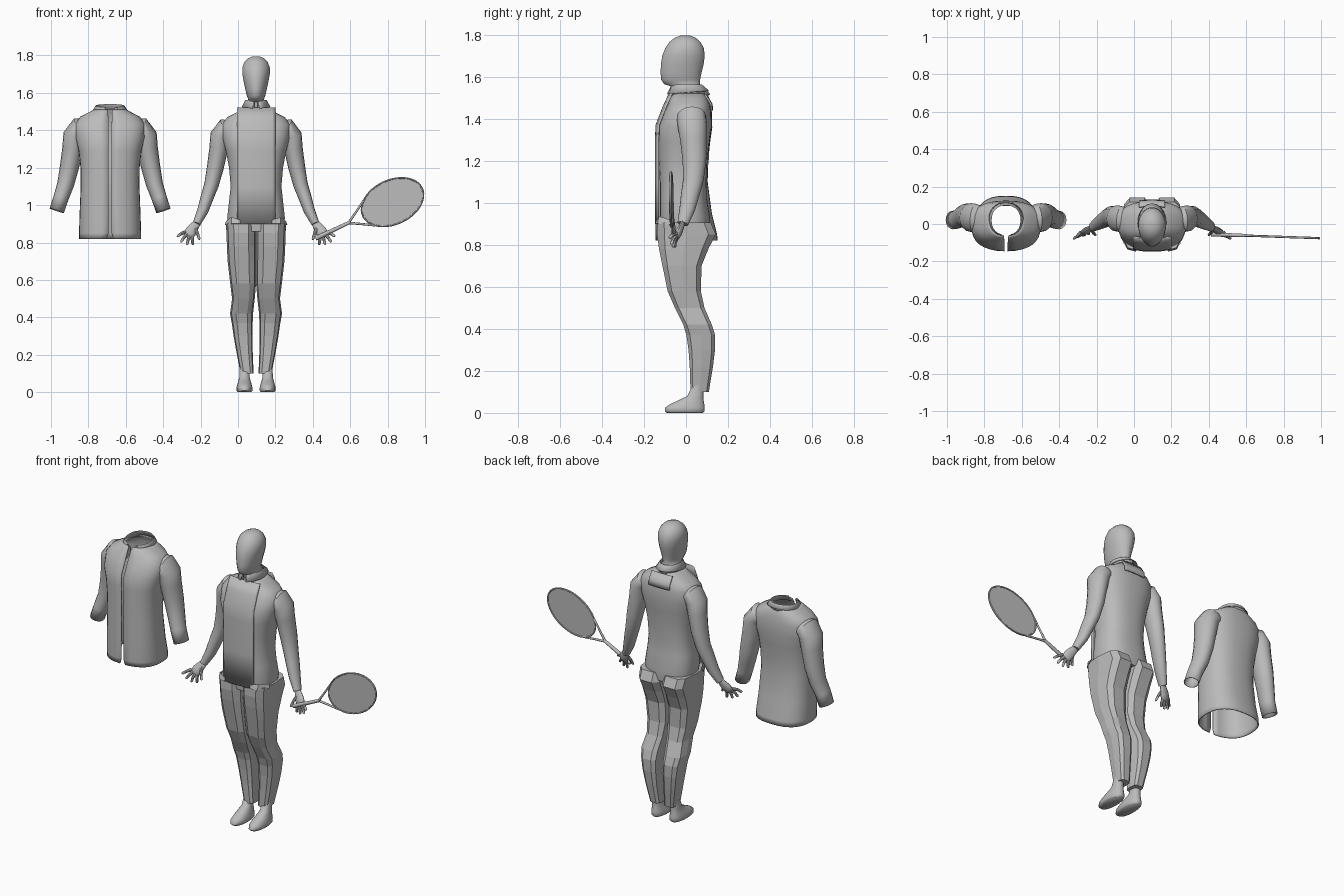
import bpy, bmesh, math
from mathutils import Vector

if "Cube" in bpy.data.objects:
    bpy.data.objects.remove(bpy.data.objects["Cube"])

grey = bpy.data.materials.new("light_grey")
grey.diffuse_color = (0.5, 0.5, 0.5, 1)
grey.use_nodes = True
grey.node_tree.nodes["Principled BSDF"].inputs["Base Color"].default_value = grey.diffuse_color
CX, JX = 0.0965, -0.684        # centre lines of the figure and the spare jacket


def loft(name, rings, caps=(True, True), closed=True, smooth=40, thick=0):
    """Skin a list of point rings."""
    bm = bmesh.new()
    vs = [[bm.verts.new(p) for p in r] for r in rings]
    n = len(rings[0])
    for a, b in zip(vs, vs[1:]):
        for i in range(n if closed else n - 1):
            j = (i + 1) % n
            bm.faces.new((a[i], a[j], b[j], b[i]))
    if caps[0]:
        bm.faces.new(vs[0][::-1])
    if caps[1]:
        bm.faces.new(vs[-1])
    bmesh.ops.recalc_face_normals(bm, faces=bm.faces)
    me = bpy.data.meshes.new(name)
    bm.to_mesh(me)
    bm.free()
    me.materials.append(grey)
    ob = bpy.data.objects.new(name, me)
    bpy.context.collection.objects.link(ob)
    if thick:
        m = ob.modifiers.new("thickness", 'SOLIDIFY')
        m.thickness, m.offset = thick, 0
    if smooth:
        bpy.ops.object.select_all(action='DESELECT')
        bpy.context.view_layer.objects.active = ob
        ob.select_set(True)
        bpy.ops.object.shade_smooth_by_angle(angle=math.radians(smooth))
    return ob


def oval(x, z, hw, front, back, n=32, p=0.8, gap=0.0, tilt=0.0):
    """Level rounded section; gap leaves it open at the front, tilt raises the back."""
    pts = []
    for i in range(n):
        t = -math.pi / 2 + (gap + i * (2 * math.pi - 2 * gap) / (n - 1) if gap
                            else (i + 0.5) * 2 * math.pi / n)
        c, s = math.cos(t), math.sin(t)
        u = math.copysign(abs(c) ** p, c)
        v = math.copysign(abs(s) ** p, s)
        pts.append(Vector((x + hw * u, (front + back) / 2 + (back - front) / 2 * v, z + tilt * v)))
    return pts


def tube(name, path, squash=1.0, n=16, caps=(True, True), thick=0):
    """Tapered limb along (x, y, z, radius) points."""
    ps = [Vector(p[:3]) for p in path]
    rings = []
    for i, p in enumerate(ps):
        t = (ps[min(i + 1, len(ps) - 1)] - ps[max(i - 1, 0)]).normalized()
        a = Vector((0, 1, 0)).cross(t).normalized()
        b = t.cross(a)
        r = path[i][3]
        rings.append([p + a * r * math.cos(k * 2 * math.pi / n)
                      + b * r * squash * math.sin(k * 2 * math.pi / n) for k in range(n)])
    return loft(name, rings, caps, thick=thick)


# Head and neck: z, half width, front, back
head = [(1.47, .052, -.05, .08), (1.55, .05, -.062, .07), (1.565, .042, -.105, .068),
        (1.585, .05, -.119, .068), (1.62, .058, -.122, .075), (1.66, .067, -.12, .085),
        (1.70, .074, -.114, .09), (1.735, .074, -.1, .086), (1.765, .063, -.08, .07),
        (1.785, .043, -.055, .047), (1.795, .02, -.028, .022)]
loft("head", [oval(CX, z, w, f, b, 24, 1) for z, w, f, b in head], smooth=60)

# Torso of the figure
torso = [(.86, .14, -.12, .11), (.93, .155, -.125, .115), (1.02, .145, -.125, .1),
         (1.1, .136, -.125, .098), (1.2, .145, -.13, .102), (1.29, .162, -.135, .112),
         (1.36, .18, -.136, .122), (1.43, .185, -.105, .12), (1.47, .155, -.085, .113),
         (1.5, .095, -.075, .1), (1.52, .065, -.065, .085)]
loft("torso", [oval(CX, z, w, f, b) for z, w, f, b in torso])

# Shirt front and back neck patch: bent strips across the body
def strip(name, hw, profile, wrap):
    us = (-1, -.85, -.4, 0, .4, .85, 1)
    rings = [[Vector((CX + hw * u, y + wrap * abs(u) ** 3, z)) for u in us] for y, z in profile]
    return loft(name, rings, (False, False), False, smooth=35, thick=.008)


strip("shirt_front", .102, [(-.078, 1.52), (-.108, 1.455), (-.141, 1.37), (-.144, 1.3),
                            (-.144, 1.1), (-.143, .9)], .012)
strip("back_neck_patch", .07, [(.095, 1.515), (.122, 1.47), (.126, 1.44)], -.004)

# Collars
loft("shirt_collar", [oval(CX, 1.505, .066, -.08, .09, 24, 1, .15, .01),
                      oval(CX, 1.56, .058, -.07, .078, 24, 1, .15, .0),
                      oval(CX, 1.525, .075, -.092, .108, 24, 1, .25, .008)],
     (False, False), False, smooth=30, thick=.004)
loft("jacket_collar", [oval(JX, 1.495, .088, -.07, .108, 24, .9, .2, .005),
                       oval(JX, 1.53, .078, -.06, .1, 24, .9, .3, .008),
                       oval(JX, 1.505, .092, -.072, .114, 24, .9, .4, .01)],
     (False, False), False, smooth=30, thick=.004)

# Spare jacket body, open down the front
jacket = [(.82, .163, -.142, .148, .06), (.85, .163, -.143, .145, .025), (.95, .16, -.143, .12, .022),
          (1.1, .154, -.143, .1, .022), (1.2, .155, -.143, .103, .022), (1.29, .165, -.143, .112, .022),
          (1.36, .182, -.141, .122, .022), (1.43, .187, -.108, .12, .022),
          (1.47, .158, -.088, .115, .03), (1.5, .1, -.072, .107, .06), (1.51, .085, -.062, .1, .12)]
loft("jacket_body", [oval(JX, z, w, f, b, 33, .8, g) for z, w, f, b, g in jacket],
     (False, False), False, thick=.006)

# Arms, sleeves, hands
arm = [(.11, .022, 1.41, .042), (.165, .026, 1.408, .056), (.19, .03, 1.37, .056), (.2, .035, 1.3, .05),
       (.218, .04, 1.2, .045), (.238, .035, 1.11, .039), (.262, .02, 1.04, .035),
       (.285, .006, .97, .03), (.318, -.015, .9, .021)]
sleeve = [(x, y + (.015 if z < 1.0 else .005), z, r + (.008 if z < 1.0 else .004)) for x, y, z, r in arm[:-1]]
tips = [(.422, -.08, .832), (.402, -.07, .802), (.37, -.062, .788), (.338, -.052, .787), (.302, -.06, .815)]
for side, s in (("right", -1), ("left", 1)):
    tube(side + "_arm", [(CX + s * x, y, z, r) for x, y, z, r in arm], 1.25)
    tube(side + "_jacket_sleeve", [(JX + s * x, y, z, r) for x, y, z, r in sleeve],
         1.25, caps=(True, False), thick=.004)
    palm = [(.312, -.012, .91, .019), (.33, -.022, .885, .025), (.346, -.033, .862, .031),
            (.358, -.042, .843, .029), (.364, -.046, .835, .018)]
    tube(side + "_palm", [(CX + s * x, y, z, r) for x, y, z, r in palm], .5, 12)
    for k, (x, y, z) in enumerate(tips):
        if k == 4:
            a = Vector((.326, -.025, .88))
        else:
            a = Vector((.381 - .013 * k, -.044, .855 - .008 * k))
        b = Vector((x, y, z))
        m = (a + b) / 2 + Vector((0, -.004, .003))
        tube(f"{side}_finger_{k + 1}", [(CX + s * q.x, q.y, q.z, r)
             for q, r in ((a, .01), (m, .0085), (b.lerp(m, .15), .007), (b, .003))], 1, 8)

# Trousers: z, inner, outer, front, back (flat facets)
legs = [(.1, .013, .083, .02, .11), (.22, .018, .106, .016, .13), (.3, .018, .12, .01, .14),
        (.37, .018, .13, .0, .141), (.42, .016, .139, -.015, .125), (.5, .007, .128, -.055, .09),
        (.58, 0, .138, -.09, .073), (.7, 0, .152, -.115, .077), (.78, 0, .156, -.132, .11),
        (.85, 0, .158, -.142, .146), (.905, 0, .162, -.14, .122)]
# Feet: z, half width, front, back
feet = [(0, .036, -.092, .082), (.008, .043, -.102, .089), (.025, .043, -.1, .09),
        (.04, .039, -.08, .088), (.058, .034, -.04, .085), (.08, .028, .005, .083), (.13, .027, .03, .085)]
for side, s in (("right", -1), ("left", 1)):
    loft(side + "_trouser_leg", [oval(CX + s * (i + o) / 2, z, (o - i) / 2, f, b, 10, .6)
                                 for z, i, o, f, b in legs], smooth=0)
    loft(side + "_foot", [oval(CX + s * .062, z, w, f, b, 20, .9) for z, w, f, b in feet], smooth=50)

# Waistband flaps at the hips
for side, s in (("right", -1), ("left", 1)):
    loft(side + "_waist_flap", [[Vector((CX + s * x, y, z)) for x, y, z in row] for row in (
        ((.085, -.146, .9), (.13, -.135, .9), (.166, -.07, .895)),
        ((.085, -.138, .92), (.13, -.127, .935), (.158, -.06, .915)))],
        (False, False), False, smooth=0, thick=.004)

# Racket held in the left hand
ang = math.radians(25.3)


def on_racket(u, v):
    x = .826 + u * math.cos(ang) - v * math.sin(ang)
    z = 1.016 + u * math.sin(ang) + v * math.cos(ang)
    return Vector((x, -.07 - (x - .826) * .035, z))


A, B, N = .174, .117, 48
depth = Vector((0, 1, 0))
rim, disc = [], []
for i in range(N):
    t = 2 * math.pi * i / N
    c, s = math.cos(t), math.sin(t)
    rim.append([on_racket((A + .005 * math.cos(w)) * c, (B + .005 * math.cos(w)) * s)
                + depth * .006 * math.sin(w) for w in [k * math.pi / 4 for k in range(8)]])
    disc.append(on_racket(A * c, B * s))
loft("racket_rim", rim + rim[:1], (False, False))
loft("racket_strings", [[p + depth * d for p in disc] for d in (-.002, .002)])


def bar(name, pts):
    tube(name, [(*on_racket(u, v), r) for u, v, r in pts], 1, 10)


bar("racket_grip", [(-.455, 0, .011), (-.45, 0, .012), (-.3, 0, .010), (-.25, 0, .009)])
for side, s in (("lower", -1), ("upper", 1)):
    bar(side + "_racket_throat", [(-.26, 0, .007), (-.2, s * .035, .006), (-.137, s * .073, .006)])
